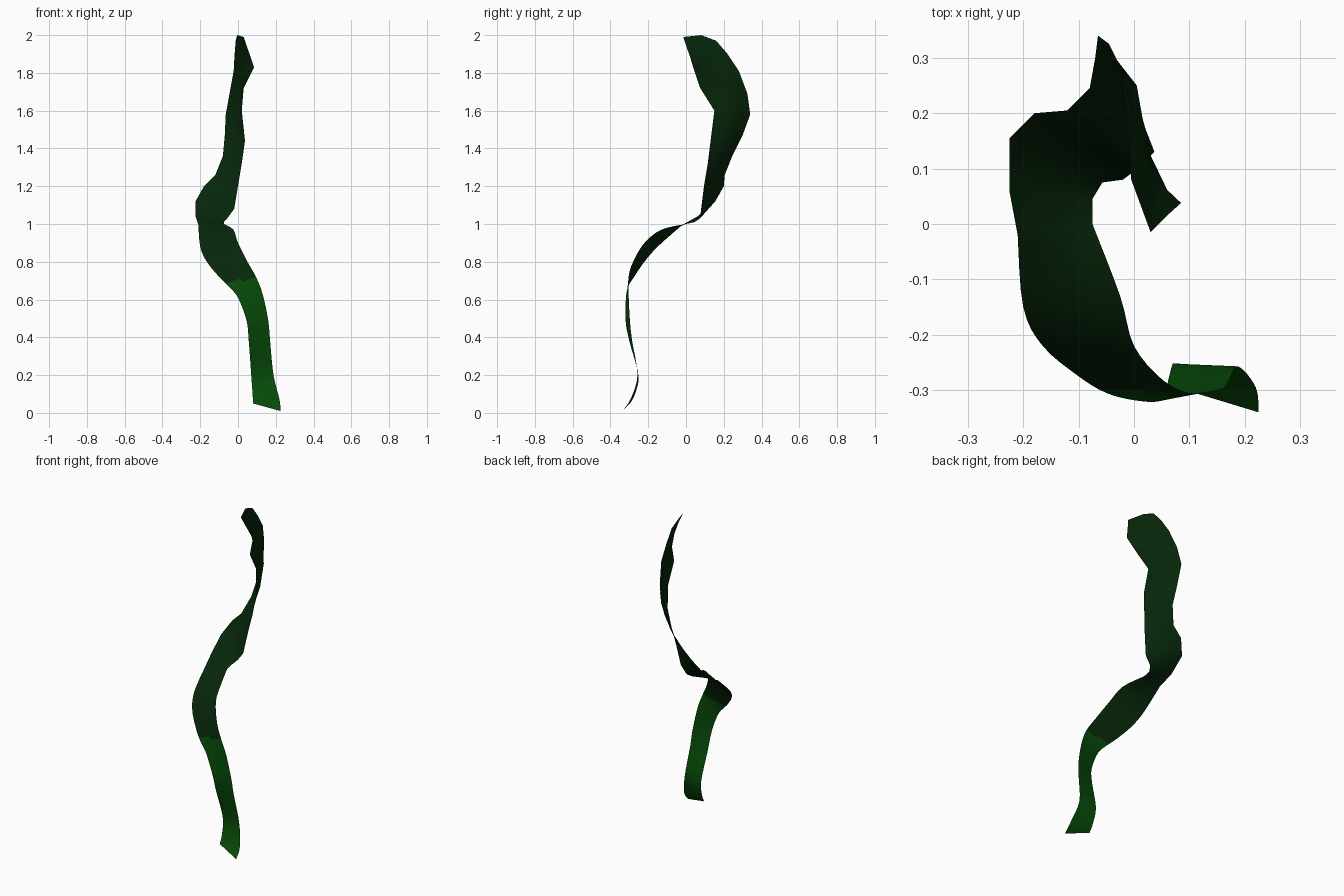
import bpy, bmesh
from mathutils import Vector

if "Cube" in bpy.data.objects:
    bpy.data.objects.remove(bpy.data.objects["Cube"])

# Matching stations on the two edges of the blade: left xyz, right xyz
LOWER = [
    (.08, -.296, .05, .225, -.34, .01),
    (.077, -.27, .10, .22, -.295, .07),
    (.07, -.252, .20, .188, -.257, .20),
    (.057, -.30, .38, .17, -.285, .38),
    (.045, -.32, .49, .16, -.297, .49),
    (0, -.318, .61, .13, -.304, .63),
    (-.05, -.305, .67, .095, -.304, .72),
    (-.10, -.275, .72, .05, -.28, .80),
    (-.165, -.22, .80, 0, -.22, .90),
    (-.2, -.15, .88, -.025, -.13, .97),
    (-.21, -.02, .995, -.075, 0, 1.0),
]
UPPER = [
    (-.225, .06, 1.04, -.075, .045, 1.01),
    (-.225, .155, 1.12, -.057, .075, 1.03),
    (-.18, .20, 1.20, -.02, .08, 1.08),
    (-.12, .205, 1.26, 0, .095, 1.20),
    (-.08, .245, 1.36, .02, .115, 1.32),
    (-.07, .30, 1.47, .037, .13, 1.44),
    (-.065, .34, 1.58, .02, .15, 1.60),
    (-.045, .325, 1.69, .03, .075, 1.72),
    (-.023, .28, 1.81, .085, .038, 1.83),
    (-.018, .22, 1.90, .065, .02, 1.89),
    (-.012, .16, 1.97, .047, .002, 1.94),
    (-.005, .08, 2.0, .03, -.015, 1.99),
]
# Crease points where the upper blade bows or its edge curls out
CREASE = {
    4: (-.018, .18, 1.34), 5: (.004, .215, 1.455), 6: (.005, .25, 1.59),
    7: (.012, .21, 1.705), 8: (.035, .085, 1.83), 9: (.033, .068, 1.89),
    10: (.031, .03, 1.945),
}
HALF = 2  # faces on each side of the crease


def material(name, rgb):
    m = bpy.data.materials.new(name)
    m.diffuse_color = (*rgb, 1)
    m.use_nodes = True
    m.node_tree.nodes["Principled BSDF"].inputs["Base Color"].default_value = m.diffuse_color
    return m


def smooth_rows(rows, steps):
    """Round off the stations with a Catmull-Rom spline."""
    pts = [Vector(r) for r in rows]
    out = []
    for i in range(len(pts) - 1):
        a, b, c, d = pts[max(i - 1, 0)], pts[i], pts[i + 1], pts[min(i + 2, len(pts) - 1)]
        for s in range(steps):
            t = s / steps
            out.append(b + (c - a) * (t / 2) + (a * 2 - b * 5 + c * 4 - d) * (t * t / 2)
                       + (b * 3 - a - c * 3 + d) * (t ** 3 / 2))
    return out + [pts[-1]]


# Twisted leaf blade: smooth lower stem, coarser faceted upper end
stem = smooth_rows(LOWER, 4)
bm = bmesh.new()
grid = []
for i, r in enumerate(stem + [Vector(r) for r in UPPER]):
    left, right = Vector(r[:3]), Vector(r[3:])
    mid = Vector(CREASE.get(i - len(stem), (left + right) / 2))
    pts = [left.lerp(mid, k / HALF) for k in range(HALF)]
    pts += [mid.lerp(right, k / HALF) for k in range(HALF + 1)]
    grid.append([bm.verts.new(p) for p in pts])
for lo, hi in zip(grid, grid[1:]):
    for k in range(2 * HALF):
        bm.faces.new((lo[k], lo[k + 1], hi[k + 1], hi[k]))
bmesh.ops.triangulate(bm, faces=bm.faces[:])

# Bright green low down, dark green above
for f in bm.faces:
    f.smooth = True
    c = f.calc_center_median()
    f.material_index = 0 if c.z < 0.70 + 0.12 * c.x else 1

mesh = bpy.data.meshes.new("leaf_blade")
bm.to_mesh(mesh)
bm.free()
mesh.materials.append(material("bright green", (.002, .068, .0025)))
mesh.materials.append(material("dark green", (.002, .020, .003)))
blade = bpy.data.objects.new("leaf_blade", mesh)
bpy.context.collection.objects.link(blade)
